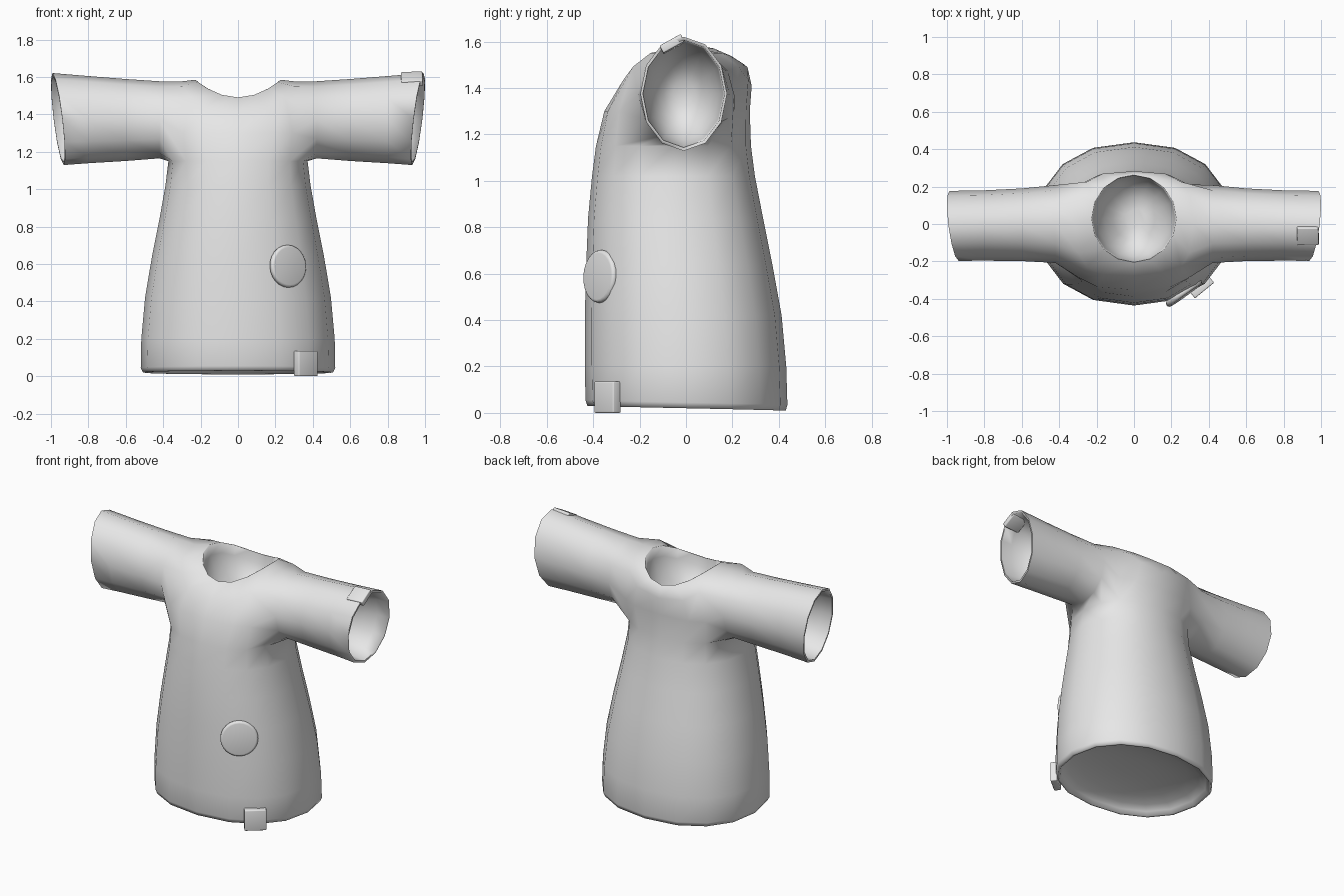
import bpy, bmesh
from math import sin, cos, pi, radians, atan2, copysign
from mathutils import Vector

if "Cube" in bpy.data.objects:
    bpy.data.objects.remove(bpy.data.objects["Cube"])

grey = bpy.data.materials.new("plain_grey_cloth")
grey.use_nodes = True
grey.diffuse_color = (0.8, 0.8, 0.8, 1)
grey.node_tree.nodes["Principled BSDF"].inputs["Base Color"].default_value = (0.8, 0.8, 0.8, 1)

SIDES = 16


def finish(obj, angle):
    """Apply the modifiers, colour and smooth the object."""
    obj.data.materials.clear()
    obj.data.materials.append(grey)
    bpy.ops.object.select_all(action="DESELECT")
    obj.select_set(True)
    bpy.context.view_layer.objects.active = obj
    for mod in list(obj.modifiers):
        bpy.ops.object.modifier_apply(modifier=mod.name)
    bpy.ops.object.shade_smooth_by_angle(angle=radians(angle))


def body_ring(bm, half_x, front, back, z_mid, lift=0.0, lean=0.0, power=0.9):
    """Oval ring; lift raises its sides, lean its front, low power squares it."""
    mid, half_y = (front + back) / 2, (back - front) / 2
    ring = []
    for i in range(SIDES):
        a = 2 * pi * i / SIDES
        px = copysign(abs(cos(a)) ** power, cos(a))
        py = copysign(abs(sin(a)) ** power, sin(a))
        z = z_mid + lift * cos(a) ** 2 - lean * sin(a)
        ring.append(bm.verts.new((half_x * px, mid + half_y * py, z)))
    return ring


def sleeve_ring(bm, side, x, mid_y, half_y, mid_z, half_z, tilt=0.0):
    ring = []
    for j in range(12):
        t = -pi / 2 + 2 * pi * j / 12
        px = x + tilt * (0.8 * cos(t) + sin(t))
        ring.append(bm.verts.new((side * px, mid_y + half_y * cos(t), mid_z + half_z * sin(t))))
    return ring


def bridge(bm, lower, upper, flip=False, skip=lambda i: False):
    n = len(lower)
    for i in range(n):
        if skip(i):
            continue
        k = (i + 1) % n
        quad = [lower[i], lower[k], upper[k], upper[i]]
        bm.faces.new(quad[::-1] if flip else quad)


def hollow(bm, ring, inward, rim, flip=False):
    """Close an opening with a rim and a rounded hollow reaching inward."""
    centre = sum((v.co for v in ring), Vector()) / len(ring)
    offsets = [v.co - centre for v in ring]
    for step in range(6):
        a = radians(15 * step)
        inner = [bm.verts.new(centre + o * (rim * cos(a)) + inward * sin(a)) for o in offsets]
        bridge(bm, ring, inner, flip)
        ring = inner
    bm.faces.new(ring[::-1] if flip else ring)


# Gown: body rings from the hem to the neckline
bm = bmesh.new()
rings = [
    body_ring(bm, 0.508, -0.425, 0.43, 0.02, lean=0.01),
    body_ring(bm, 0.52, -0.433, 0.437, 0.045, lean=0.01),
    body_ring(bm, 0.517, -0.436, 0.432, 0.2),
    body_ring(bm, 0.497, -0.436, 0.412, 0.42),
    body_ring(bm, 0.46, -0.43, 0.372, 0.64),
    body_ring(bm, 0.42, -0.422, 0.332, 0.84),
    body_ring(bm, 0.388, -0.405, 0.297, 1.02),
    body_ring(bm, 0.372, -0.388, 0.28, 1.15, power=0.85),
    body_ring(bm, 0.365, -0.352, 0.275, 1.3, power=0.65),
    body_ring(bm, 0.315, -0.285, 0.283, 1.41, lift=0.165, power=0.65),
    body_ring(bm, 0.23, -0.208, 0.265, 1.49, lift=0.095, power=1),
]
ARM_LOW, ARM_MID, ARM_TOP = 7, 8, 9
for r in range(len(rings) - 1):
    arm_row = ARM_LOW <= r < ARM_TOP
    bridge(bm, rings[r], rings[r + 1],
           skip=lambda i: arm_row and (i + 2) % 8 < 4)
hollow(bm, rings[-1], Vector((0, 0, -0.25)), 0.985)
hollow(bm, rings[0], Vector((0, 0, 0.1)), 0.97, flip=True)

# Sleeves grow out of the two armholes
for side in (1, -1):
    def at(r, i):
        return rings[r][(i if side == 1 else 8 - i) % SIDES]
    loop = [at(ARM_LOW, i) for i in (0, 1, 2)] + [at(ARM_MID, 2)]
    loop += [at(ARM_TOP, i) for i in (2, 1, 0, -1, -2)] + [at(ARM_MID, -2)]
    loop += [at(ARM_LOW, i) for i in (-2, -1)]
    stations = [
        (0.42, 0.0, 0.208, 1.371, 0.206),
        (0.6, -0.004, 0.194, 1.37, 0.219),
        (0.8, -0.008, 0.188, 1.372, 0.233),
        (0.962, -0.01, 0.187, 1.375, 0.246, 0.03),
    ]
    for s in stations:
        ring = sleeve_ring(bm, side, *s)
        bridge(bm, loop, ring, flip=side < 0)
        loop = ring
    hollow(bm, loop, Vector((-0.3 * side, 0, 0)), 0.94, flip=side < 0)
bmesh.ops.delete(bm, geom=[v for v in bm.verts if not v.link_faces], context="VERTS")

mesh = bpy.data.meshes.new("gown")
bm.to_mesh(mesh)
bm.free()
gown = bpy.data.objects.new("gown", mesh)
bpy.context.collection.objects.link(gown)
finish(gown, 84)


def soften(obj, width):
    bevel = obj.modifiers.new("soft_edges", "BEVEL")
    bevel.width = width
    bevel.segments = 3
    finish(obj, 50)


# Round badge facing out from the front
outward = Vector((0.58, -0.81, 0.05))
bpy.ops.mesh.primitive_cylinder_add(
    vertices=24, radius=0.114, depth=0.034, location=(0.267, -0.368, 0.588),
    rotation=outward.to_track_quat("Z", "Y").to_euler())
badge = bpy.context.object
badge.name = "round_badge"
soften(badge, 0.014)


# Small folded tags clipped over the hem and the cuff
def tag(name, size, place, turn):
    bpy.ops.mesh.primitive_cube_add(size=1, location=place, rotation=turn)
    obj = bpy.context.object
    obj.name = name
    obj.scale = size
    bpy.ops.object.transform_apply(location=False, rotation=False, scale=True)
    soften(obj, 0.006)


tag("hem_tag", (0.132, 0.045, 0.135), (0.363, -0.338, 0.0675), (0, 0, atan2(0.63, 0.77)))
tag("cuff_tag", (0.115, 0.105, 0.036), (0.93, -0.06, 1.589), (radians(29), radians(-3), 0))
